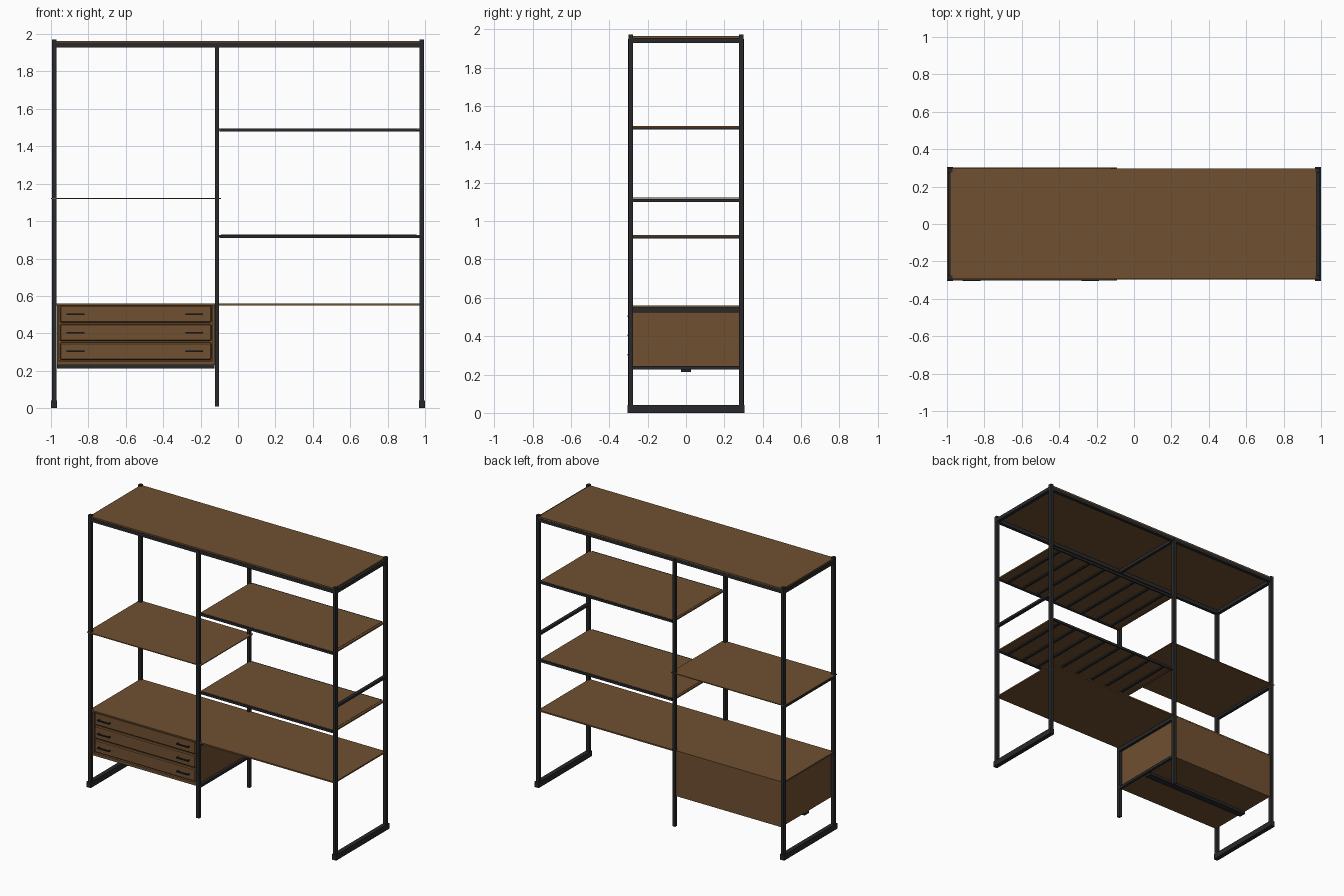
import bpy

if "Cube" in bpy.data.objects:
    bpy.data.objects.remove(bpy.data.objects["Cube"])

def material(name, c):
    m = bpy.data.materials.new(name)
    m.diffuse_color = (*c, 1)
    m.use_nodes = True
    m.node_tree.nodes["Principled BSDF"].inputs["Base Color"].default_value = m.diffuse_color
    return m

WOOD = material("dark_wood", (0.16, 0.08, 0.03))
METAL = material("black_metal", (0.022, 0.022, 0.024))

def box(name, x0, x1, y0, y1, z0, z1, mat):
    """Axis-aligned box given by its limits."""
    bpy.ops.mesh.primitive_cube_add(size=1, location=((x0+x1)/2, (y0+y1)/2, (z0+z1)/2))
    o = bpy.context.object
    o.name = name
    o.scale = (x1-x0, y1-y0, z1-z0)
    bpy.ops.object.transform_apply(location=False, rotation=False, scale=True)
    o.data.materials.append(mat)
    return o

MID = -0.113  # x of the middle posts

# End frames: posts, foot, middle bar and top bar
for s, side in ((-1, "left"), (1, "right")):
    a, b = sorted((s*0.97, s*0.994))
    for t, face in ((-1, "front"), (1, "back")):
        y0, y1 = sorted((t*0.275, t*0.30))
        box(f"{side}_{face}_post", a, b, y0, y1, 0.02, 1.972, METAL)
    f0, f1 = sorted((s*0.968, s*1.0))
    box(f"{side}_foot", f0, f1, -0.305, 0.305, 0, 0.04, METAL)
    box(f"{side}_middle_bar", a, b, -0.28, 0.28, 1.098, 1.115, METAL)
    box(f"{side}_top_bar", a, b, -0.28, 0.28, 1.928, 1.954, METAL)

# Middle posts and their cross bars
for t, face in ((-1, "front"), (1, "back")):
    y0, y1 = sorted((t*0.278, t*0.302))
    box(f"middle_{face}_post", MID-0.011, MID+0.011, y0, y1, 0.01, 1.95, METAL)
    r0, r1 = sorted((t*0.275, t*0.298))
    box(f"top_{face}_rail", -0.975, 0.975, r0, r1, 1.928, 1.954, METAL)
for z0, z1 in ((1.93, 1.954), (0.524, 0.549), (0.225, 0.245)):
    box("middle_cross_bar", MID-0.01, MID+0.01, -0.28, 0.28, z0, z1, METAL)

# Wooden top
box("top_board", -0.985, 0.977, -0.295, 0.297, 1.954, 1.964, WOOD)

# Right shelves on metal trays with slats
for z in (1.49, 0.922):
    box("right_shelf_board", -0.09, 0.955, -0.281, 0.281, z-0.002, z+0.006, WOOD)
    for t in (-1, 1):
        y0, y1 = sorted((t*0.281, t*0.292))
        box("shelf_long_rail", -0.10, 0.975, y0, y1, z-0.012, z-0.002, METAL)
        box("shelf_edge_strip", -0.09, 0.955, y0, y1, z-0.002, z+0.005, METAL)
    for x0, x1 in ((-0.104, -0.09), (0.955, 0.972)):
        box("shelf_end_wood", x0, x1, -0.281, 0.281, z-0.006, z+0.004, WOOD)
    for i in range(8):
        x = -0.03 + i*0.132
        box("shelf_slat", x-0.009, x+0.009, -0.283, 0.283, z-0.012, z-0.002, METAL)

# Plain shelves
box("left_shelf", -1.0, -0.09, -0.301, 0.301, 1.117, 1.123, WOOD)
box("lower_right_shelf", MID, 0.98, -0.293, 0.293, 0.55, 0.56, WOOD)

# Drawer cabinet
L, R = -0.968, -0.126
box("cabinet_top", -0.985, MID, -0.293, 0.293, 0.55, 0.56, WOOD)
box("cabinet_bottom", L, R, -0.282, 0.282, 0.23, 0.25, WOOD)
box("cabinet_left_side", L, L+0.012, -0.282, 0.282, 0.23, 0.55, WOOD)
box("cabinet_right_side", R-0.012, R, -0.282, 0.282, 0.23, 0.55, WOOD)
box("cabinet_back", L, MID, 0.282, 0.292, 0.23, 0.55, WOOD)
box("cabinet_beam", L, R, -0.025, 0.025, 0.212, 0.23, METAL)

# Drawer fronts and handles
for z in (0.503, 0.404, 0.304):
    d = box("drawer_front", L+0.016, R-0.016, -0.285, -0.265, z-0.046, z+0.046, WOOD)
    m = d.modifiers.new("edge", 'BEVEL')
    m.width, m.segments = 0.006, 1
    box("drawer_backing", L+0.012, R-0.012, -0.268, -0.26, z-0.05, z+0.05, WOOD)
    for x in (-0.868, -0.234):
        box("handle_grip", x-0.048, x+0.048, -0.306, -0.299, z-0.004, z+0.004, METAL)
        for dx in (-0.042, 0.042):
            box("handle_stem", x+dx-0.004, x+dx+0.004, -0.30, -0.284, z-0.004, z+0.004, METAL)
